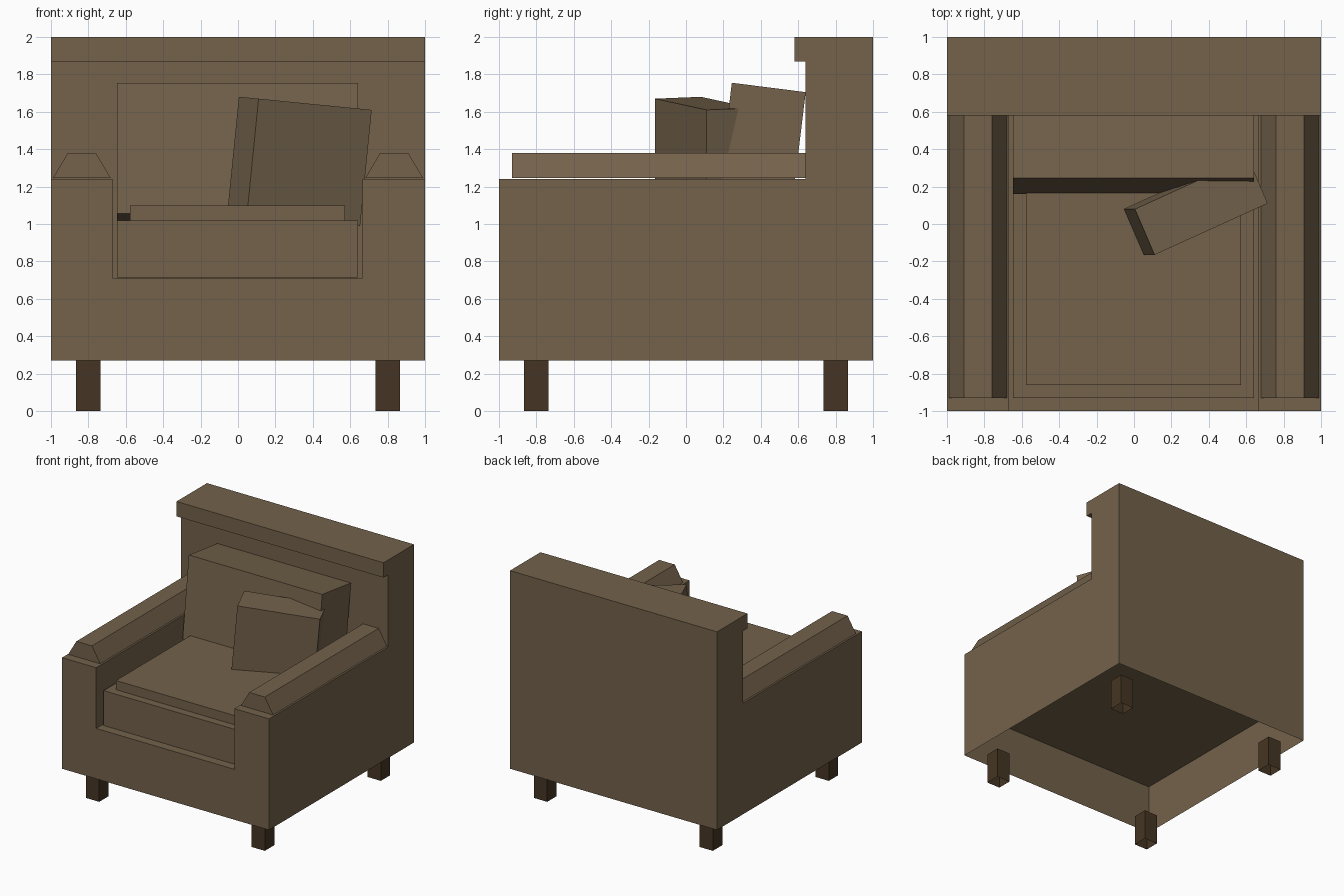
import bpy, bmesh
from mathutils import Vector

if "Cube" in bpy.data.objects:
    bpy.data.objects.remove(bpy.data.objects["Cube"])


def material(name, rgb):
    m = bpy.data.materials.new(name)
    m.diffuse_color = (*rgb, 1)
    m.use_nodes = True
    m.node_tree.nodes["Principled BSDF"].inputs["Base Color"].default_value = m.diffuse_color
    return m


FABRIC = material("brown fabric", (0.172, 0.122, 0.070))
WOOD = material("dark wood", (0.060, 0.036, 0.017))


def finish(name, bm, mat):
    bmesh.ops.recalc_face_normals(bm, faces=bm.faces)
    me = bpy.data.meshes.new(name)
    bm.to_mesh(me)
    bm.free()
    me.materials.append(mat)
    ob = bpy.data.objects.new(name, me)
    bpy.context.collection.objects.link(ob)
    return ob


def prism(name, pts, axis, lo, hi, mat=FABRIC, open_low=False, open_high=False):
    """Extrude a closed profile along axis; the ends can be left open."""
    def place(p, d):
        return {"x": (d, p[0], p[1]), "y": (p[0], d, p[1]), "z": (p[0], p[1], d)}[axis]
    bm = bmesh.new()
    a = [bm.verts.new(place(p, lo)) for p in pts]
    b = [bm.verts.new(place(p, hi)) for p in pts]
    n = len(pts)
    for i in range(n):
        j = (i + 1) % n
        bm.faces.new((a[i], a[j], b[j], b[i]))
    if not open_low:
        bm.faces.new(a[::-1])
    if not open_high:
        bm.faces.new(b)
    return finish(name, bm, mat)


def box(name, x0, x1, y0, y1, z0, z1, mat=FABRIC, **ends):
    return prism(name, [(x0, y0), (x1, y0), (x1, y1), (x0, y1)], "z", z0, z1, mat, **ends)


# Hollow base, open underneath
box("base", -1, 1, -1, 1, 0.27, 0.71, open_low=True)

# Backrest with an overhanging lip at the top
prism("backrest", [(0.64, 0.71), (1, 0.71), (1, 2), (0.58, 2), (0.58, 1.87), (0.64, 1.87)],
      "x", -1, 1)

# Arms
box("left_arm", -1, -0.67, -1, 0.64, 0.71, 1.24, open_low=True)
box("right_arm", 0.665, 1, -1, 0.64, 0.71, 1.24, open_low=True)

# Tapered arm pads
for side, s in (("left", -1), ("right", 1)):
    pad = [(s * 0.99, 1.245), (s * 0.91, 1.38), (s * 0.76, 1.38), (s * 0.68, 1.245)]
    prism(side + "_arm_pad", pad, "y", -0.93, 0.64)

# Seat cushion with a raised, inset top
bm = bmesh.new()
rings = []
for x0, x1, y0, y1, z in ((-0.647, 0.642, -0.93, 0.64, 0.715), (-0.647, 0.642, -0.93, 0.64, 1.02),
                          (-0.577, 0.572, -0.86, 0.57, 1.02), (-0.577, 0.572, -0.86, 0.57, 1.10)):
    rings.append([bm.verts.new(p) for p in ((x0, y0, z), (x1, y0, z), (x1, y1, z), (x0, y1, z))])
for lo, hi in zip(rings, rings[1:]):
    for i in range(4):
        j = (i + 1) % 4
        bm.faces.new((lo[i], lo[j], hi[j], hi[i]))
bm.faces.new(rings[0][::-1])
bm.faces.new(rings[-1])
finish("seat_cushion", bm, FABRIC)

# Leaning back cushion
prism("back_cushion", [(0.16, 1.055), (0.555, 1.005), (0.64, 1.705), (0.245, 1.755)],
      "x", -0.647, 0.642)

# Throw pillow: a turned and tilted box given by one corner and three edges
corner = Vector((0.11, -0.165, 1.67))
u, v, w = Vector((0.605, 0.275, -0.06)), Vector((-0.105, 0.245, 0.01)), Vector((-0.062, 0, -0.62))
bm = bmesh.new()
bmesh.ops.create_cube(bm, size=1)
for vert in bm.verts:
    c = vert.co + Vector((0.5, 0.5, 0.5))
    vert.co = corner + u * c.x + v * c.y + w * c.z
finish("throw_pillow", bm, FABRIC)

# Legs
for fb, cy in (("front", -0.8), ("back", 0.8)):
    for lr, cx in (("left", -0.8), ("right", 0.8)):
        box(f"{fb}_{lr}_leg", cx - 0.065, cx + 0.065, cy - 0.065, cy + 0.065, 0, 0.27, WOOD,
            open_low=True, open_high=True)
